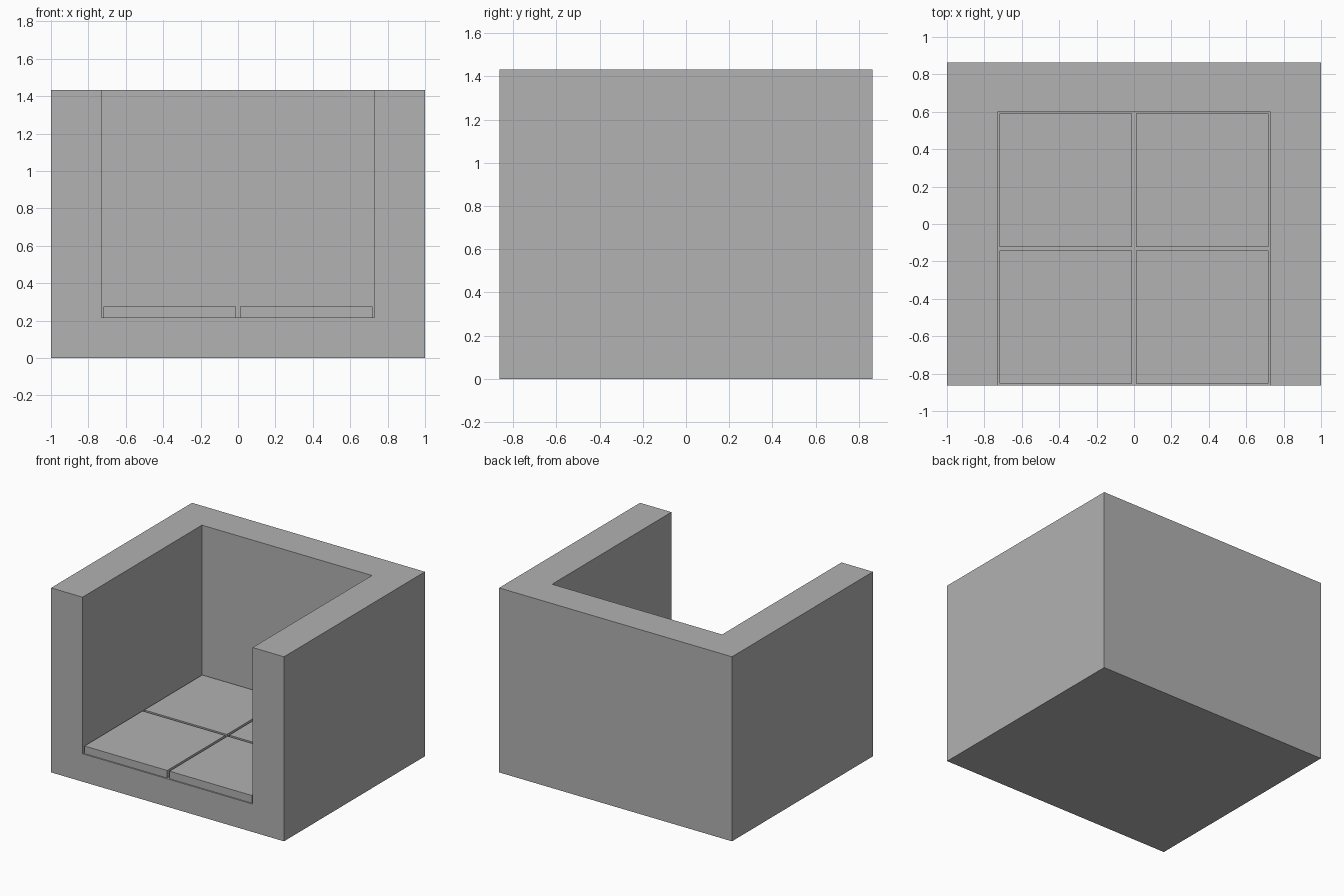
import bpy

old = bpy.data.objects.get("Cube")
if old:
    bpy.data.objects.remove(old, do_unlink=True)

# Overall sizes
HALF_W, HALF_D, HEIGHT = 1.0, 0.864, 1.432
INNER_W, INNER_BACK, FLOOR = 0.73, 0.60, 0.217
TILE_TOP, GAP = 0.276, 0.01

grey = bpy.data.materials.new("plain grey")
grey.use_nodes = True
GREY = (0.445, 0.445, 0.445, 1)
grey.diffuse_color = GREY
grey.node_tree.nodes["Principled BSDF"].inputs["Base Color"].default_value = GREY


def box(name, low, high):
    """Axis-aligned block between two corners."""
    centre = [(a + b) / 2 for a, b in zip(low, high)]
    bpy.ops.mesh.primitive_cube_add(size=1, location=centre)
    obj = bpy.context.object
    obj.name = name
    obj.scale = [b - a for a, b in zip(low, high)]
    bpy.ops.object.transform_apply(location=False, rotation=False, scale=True)
    obj.data.materials.append(grey)
    return obj


# Solid shell, hollowed from the top and front
shell = box("shell", (-HALF_W, -HALF_D, 0), (HALF_W, HALF_D, HEIGHT))
cutter = box("hollow_cutter", (-INNER_W, -HALF_D - 0.5, FLOOR),
             (INNER_W, INNER_BACK, HEIGHT + 0.5))
hollow = shell.modifiers.new("hollow", "BOOLEAN")
hollow.object = cutter
hollow.operation = "DIFFERENCE"
hollow.solver = "EXACT"
bpy.context.view_layer.objects.active = shell
bpy.ops.object.modifier_apply(modifier=hollow.name)
bpy.data.objects.remove(cutter, do_unlink=True)

# Four floor slabs with narrow gaps between them
mid = (INNER_BACK - HALF_D) / 2
columns = {"right": (-INNER_W, 0), "left": (0, INNER_W)}
rows = {"front": (-HALF_D, mid), "back": (mid, INNER_BACK)}
for row, (y0, y1) in rows.items():
    for side, (x0, x1) in columns.items():
        box(f"floor_slab_{row}_{side}", (x0 + GAP, y0 + GAP, FLOOR),
            (x1 - GAP, y1 - GAP, TILE_TOP))
